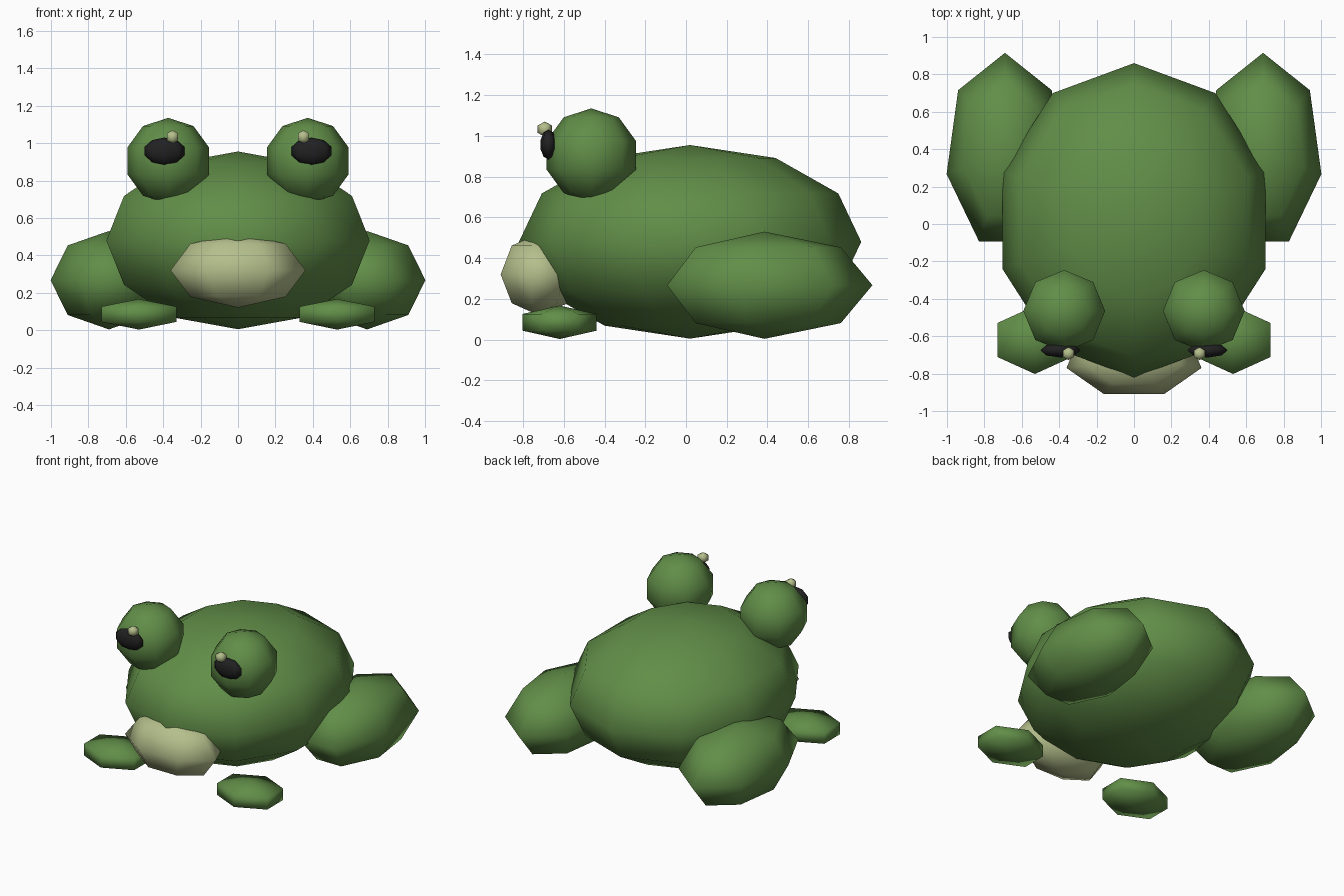
import bpy
import bmesh
from mathutils import Matrix, Vector

cube = bpy.data.objects.get("Cube")
if cube:
    bpy.data.objects.remove(cube, do_unlink=True)


def make_material(name, rgb):
    mat = bpy.data.materials.new(name)
    color = (*rgb, 1.0)
    mat.diffuse_color = color
    mat.use_nodes = True
    bsdf = next(n for n in mat.node_tree.nodes if n.type == "BSDF_PRINCIPLED")
    bsdf.inputs["Base Color"].default_value = color
    bsdf.inputs["Roughness"].default_value = 0.8
    return mat


green = make_material("frog_green", (0.12, 0.27, 0.065))
cream = make_material("pale_cream", (0.46, 0.52, 0.26))
black = make_material("pupil_black", (0.015, 0.015, 0.016))


def ellipsoid(name, center, radii, segments, rings, mat):
    """Low-poly sphere stretched to the given radii, smoothly shaded."""
    bm = bmesh.new()
    bmesh.ops.create_uvsphere(
        bm, u_segments=segments, v_segments=rings, radius=1.0,
        matrix=Matrix.LocRotScale(Vector(center), None, Vector(radii)))
    bmesh.ops.recalc_face_normals(bm, faces=bm.faces)
    for face in bm.faces:
        face.smooth = True
    mesh = bpy.data.meshes.new(name)
    bm.to_mesh(mesh)
    bm.free()
    mesh.materials.append(mat)
    obj = bpy.data.objects.new(name, mesh)
    bpy.context.collection.objects.link(obj)
    return obj


def pair(name, center, *args):
    """One copy on each side of the body."""
    x, y, z = center
    for side, sign in (("left", 1), ("right", -1)):
        ellipsoid(f"{side}_{name}", (sign * x, y, z), *args)


# Body and pale throat
ellipsoid("body", (0, 0.02, 0.48), (0.74, 0.84, 0.475), 10, 6, green)
ellipsoid("throat", (0, -0.724, 0.32), (0.37, 0.206, 0.20), 7, 4, cream)

# Legs
pair("haunch", (0.69, 0.385, 0.267), (0.32, 0.53, 0.263), 7, 4, green)
pair("front_foot", (0.53, -0.62, 0.085), (0.267, 0.21, 0.082), 6, 3, green)

# Eyes
pair("eye", (0.373, -0.465, 0.905), (0.23, 0.23, 0.23), 8, 5, green)
pair("pupil", (0.393, -0.675, 0.957), (0.113, 0.041, 0.073), 8, 5, black)
pair("eye_glint", (0.35, -0.693, 1.033), (0.04, 0.04, 0.037), 6, 3, cream)
